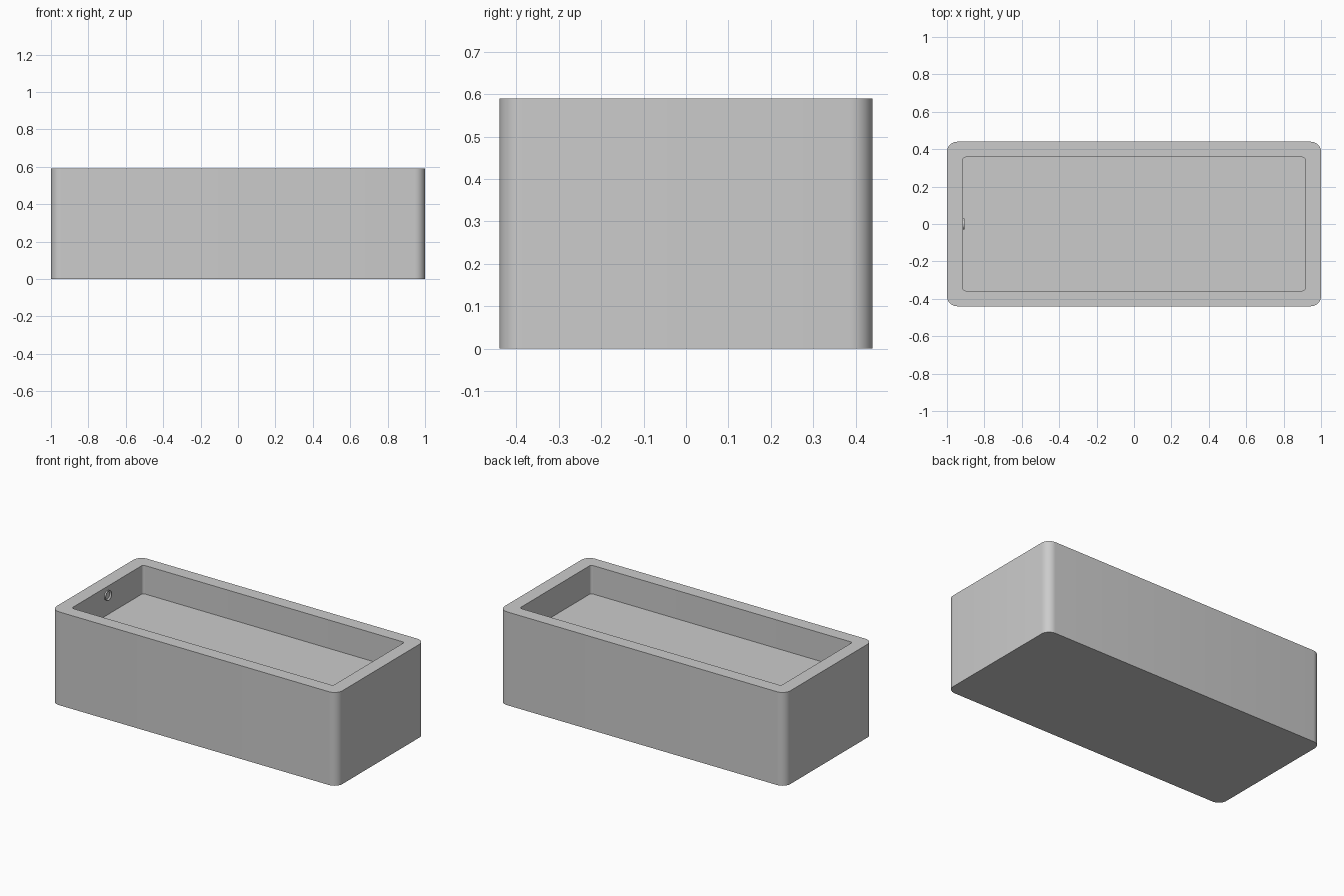
import bpy
import bmesh
from math import radians, cos, sin, pi
from mathutils import Matrix, Vector

if "Cube" in bpy.data.objects:
    bpy.data.objects.remove(bpy.data.objects["Cube"], do_unlink=True)

stone = bpy.data.materials.new("stone grey")
stone.use_nodes = True
grey = (0.6, 0.6, 0.6, 1)
stone.diffuse_color = grey
stone.node_tree.nodes["Principled BSDF"].inputs["Base Color"].default_value = grey


def rounded_loop(bm, half_x, half_y, radius, z, steps=8):
    """Ring of vertices around a rectangle with round corners."""
    ring = []
    for i, (sx, sy) in enumerate([(1, 1), (-1, 1), (-1, -1), (1, -1)]):
        for s in range(steps + 1):
            a = (i + s / steps) * pi / 2
            ring.append(bm.verts.new((sx * (half_x - radius) + radius * cos(a),
                                      sy * (half_y - radius) + radius * sin(a), z)))
    return ring


def skin(bm, lower, upper):
    for i in range(len(lower)):
        j = (i + 1) % len(lower)
        bm.faces.new((lower[i], lower[j], upper[j], upper[i]))


def finish(bm, name):
    bmesh.ops.recalc_face_normals(bm, faces=bm.faces)
    mesh = bpy.data.meshes.new(name)
    bm.to_mesh(mesh)
    bm.free()
    mesh.materials.append(stone)
    obj = bpy.data.objects.new(name, mesh)
    bpy.context.collection.objects.link(obj)
    bpy.ops.object.select_all(action="DESELECT")
    obj.select_set(True)
    bpy.context.view_layer.objects.active = obj
    bpy.ops.object.shade_smooth_by_angle(angle=radians(35))
    return obj


# Trough: outer wall, flat rim and shallow basin
height, floor = 0.59, 0.41
outer = (1.0, 0.44, 0.055)
inner = (0.915, 0.357, 0.015)
bm = bmesh.new()
loops = [rounded_loop(bm, *outer, 0), rounded_loop(bm, *outer, height),
         rounded_loop(bm, *inner, height), rounded_loop(bm, *inner, floor)]
for a, b in zip(loops, loops[1:]):
    skin(bm, a, b)
bm.faces.new(loops[0])
bm.faces.new(loops[-1])
finish(bm, "trough")

# Overflow outlet: small ring with a recessed centre on the end wall
bm = bmesh.new()
bmesh.ops.create_cone(bm, cap_ends=True, segments=24, radius1=0.03,
                      radius2=0.03, depth=0.02)
cap = max(bm.faces, key=lambda f: f.calc_center_median().z)
bmesh.ops.inset_individual(bm, faces=[cap], thickness=0.008)
bmesh.ops.translate(bm, verts=cap.verts, vec=Vector((0, 0, -0.008)))
bmesh.ops.transform(bm, verts=bm.verts,
                    matrix=Matrix.Translation((-0.915, 0, 0.535))
                    @ Matrix.Rotation(pi / 2, 4, "Y"))
finish(bm, "overflow_outlet")
